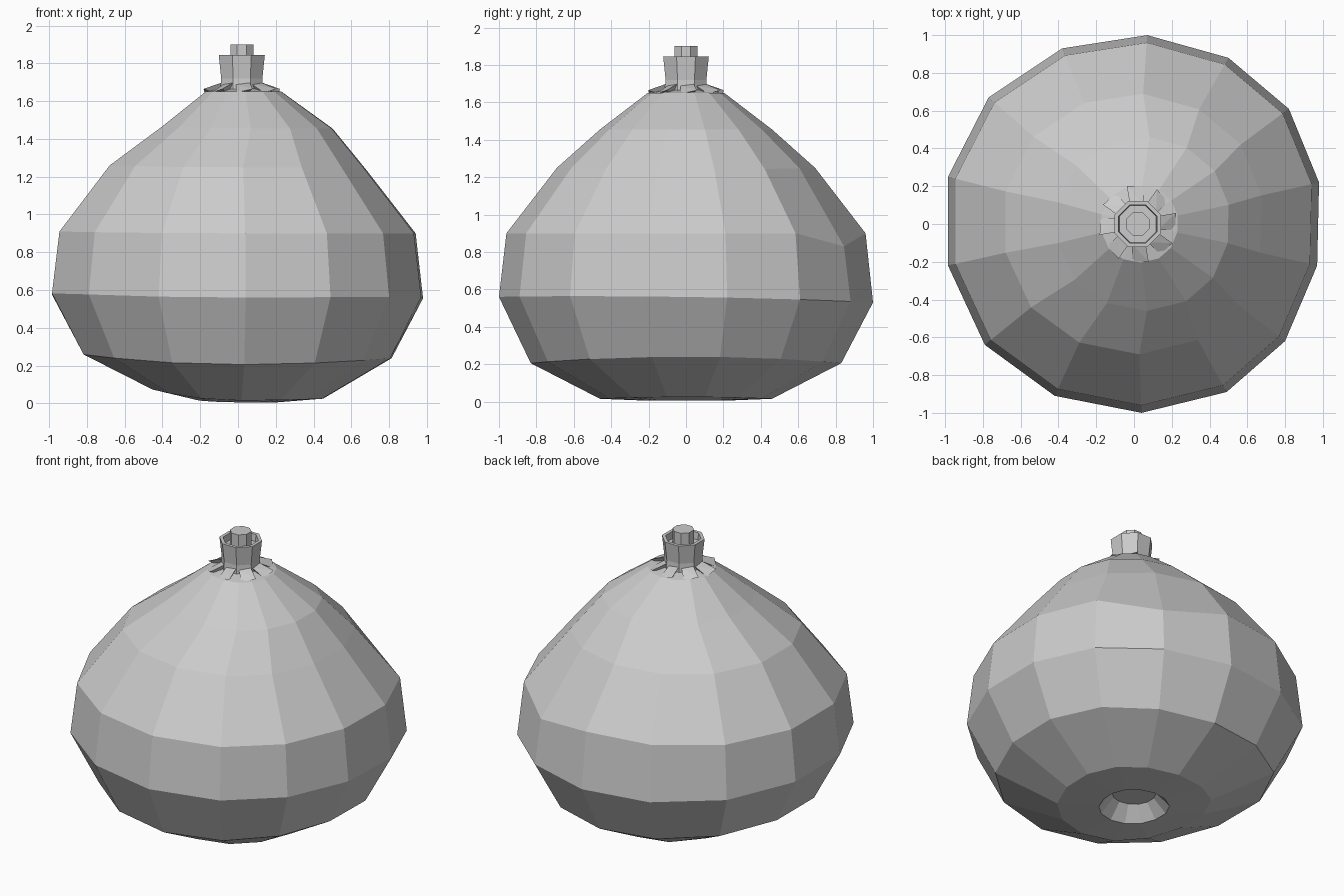
import bpy, bmesh
from math import cos, sin, pi, radians

if "Cube" in bpy.data.objects:
    bpy.data.objects.remove(bpy.data.objects["Cube"])


def loft(name, rings, cap_start=True, cap_end=True):
    """Bridge equal-length rings of points with flat quads."""
    bm = bmesh.new()
    vr = [[bm.verts.new(p) for p in ring] for ring in rings]
    n = len(vr[0])
    for a, b in zip(vr, vr[1:]):
        for i in range(n):
            j = (i + 1) % n
            bm.faces.new((a[i], a[j], b[j], b[i]))
    if cap_start:
        bm.faces.new(vr[0][::-1])
    if cap_end:
        bm.faces.new(vr[-1])
    bmesh.ops.recalc_face_normals(bm, faces=bm.faces)
    me = bpy.data.meshes.new(name)
    bm.to_mesh(me)
    bm.free()
    ob = bpy.data.objects.new(name, me)
    bpy.context.collection.objects.link(ob)
    return ob


# Slightly uneven 14-sided footprint of the fruit
footprint = [(.98, .22), (.82, .61), (.50, .88), (.07, 1.0), (-.38, .93),
             (-.77, .67), (-.985, .25), (-.985, -.22), (-.79, -.64),
             (-.42, -.91), (.04, -1.0), (.49, -.89), (.80, -.62), (.97, -.22)]

# Body rings: radius, centre x, height, lift on the left, lift on the right
profile = [(.13, 0, .10, 0, 0),
           (.21, 0, .005, .01, 0),
           (.46, 0, .015, .06, .01),
           (.83, 0, .205, .055, .035),
           (1.0, 0, .545, .035, .015),
           (.96, 0, .90, .01, .0),
           (.69, 0, 1.25, .01, -.01),
           (.46, .05, 1.455, .01, 0),
           (.205, .03, 1.65, 0, 0),
           (.09, .02, 1.67, 0, 0)]

rings = []
for k, (r, cx, z, left, right) in enumerate(profile):
    ring = []
    for i, (x, y) in enumerate(footprint):
        lift = (left if x < 0 else right) * x * x
        if k == 4:
            lift -= .015 * y
        if k == 5 and i == 2:      # dented corner at the back right
            lift -= .07
        ring.append((cx + r * x, r * y, z + lift))
    rings.append(ring)
loft("fruit_body", rings)


# Octagonal crown parts
def octagon(r, z, cx=.02):
    return [(cx + r * cos(pi / 8 + i * pi / 4), r * sin(pi / 8 + i * pi / 4), z)
            for i in range(8)]


loft("crown_cup", [octagon(r, z) for r, z in
                   [(.125, 1.63), (.118, 1.72), (.132, 1.845),
                    (.110, 1.845), (.105, 1.80)]])
loft("crown_plug", [octagon(.066, 1.79), octagon(.066, 1.9)])

# Ragged sepals folded out from the foot of the crown
bm = bmesh.new()
for i in range(8):
    a = i * pi / 4 + radians(4)

    def pt(r, da, z):
        t = a + radians(da)
        return bm.verts.new((.02 + r * cos(t), r * sin(t), z))
    p = [pt(.11, -20, 1.69), pt(.20, -13, 1.645),
         pt(.21, 12, 1.665), pt(.11, 18, 1.70)]
    q = pt(.11, 0, 1.63)
    bm.faces.new((p[0], p[1], p[2]))
    bm.faces.new((p[0], p[2], p[3]))
    bm.faces.new((p[1], q, p[2]))
    bm.faces.new((p[0], q, p[1]))
    bm.faces.new((p[2], q, p[3]))
    bm.faces.new((p[3], q, p[0]))
bmesh.ops.recalc_face_normals(bm, faces=bm.faces)
me = bpy.data.meshes.new("sepals")
bm.to_mesh(me)
bm.free()
bpy.context.collection.objects.link(bpy.data.objects.new("sepals", me))
